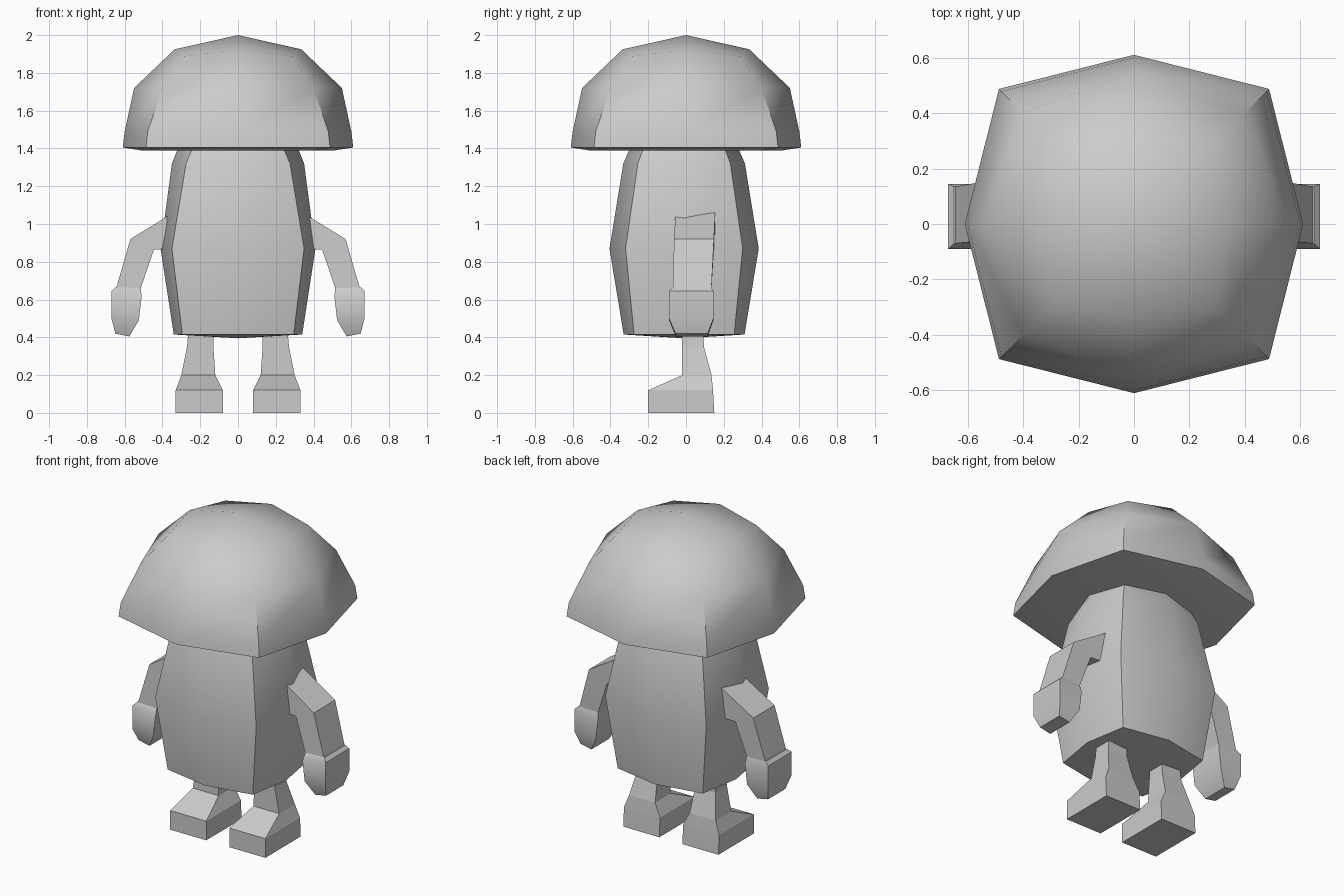
import bpy, math

cube = bpy.data.objects.get("Cube")
if cube:
    bpy.data.objects.remove(cube, do_unlink=True)

grey = bpy.data.materials.new("plain_grey")
grey.use_nodes = True
GREY = (0.6, 0.6, 0.6, 1)
grey.diffuse_color = GREY
grey.node_tree.nodes["Principled BSDF"].inputs["Base Color"].default_value = GREY


def loft(name, rings, bottom=None, top=None, smooth=None):
    """Skin equal rings; close each end with a fan to a point or a flat cap."""
    n = len(rings[0])
    verts = [p for ring in rings for p in ring]
    faces = []
    for r in range(len(rings) - 1):
        for i in range(n):
            a, b = r * n + i, r * n + (i + 1) % n
            faces.append((a, b, b + n, a + n))
    last = (len(rings) - 1) * n
    for start, point, flip in ((0, bottom, True), (last, top, False)):
        loop = list(range(start, start + n))
        if flip:
            loop.reverse()
        if point is None:
            faces.append(loop)
        else:
            verts.append(point)
            faces += [(loop[i], loop[(i + 1) % n], len(verts) - 1) for i in range(n)]
    mesh = bpy.data.meshes.new(name)
    mesh.from_pydata(verts, [], faces)
    mesh.materials.append(grey)
    obj = bpy.data.objects.new(name, mesh)
    bpy.context.collection.objects.link(obj)
    bpy.ops.object.select_all(action="DESELECT")
    obj.select_set(True)
    bpy.context.view_layer.objects.active = obj
    # consistent outward normals
    bpy.ops.object.mode_set(mode="EDIT")
    bpy.ops.mesh.select_all(action="SELECT")
    bpy.ops.mesh.normals_make_consistent(inside=False)
    bpy.ops.object.mode_set(mode="OBJECT")
    if smooth:
        bpy.ops.object.shade_smooth_by_angle(angle=math.radians(smooth))
    return obj


def bulged_square(mid_x, mid_y, cor_x, cor_y, mid_z, cor_z, shift=0):
    """Square ring whose sides bow outward at their middles."""
    pts = [(mid_x, 0, mid_z), (cor_x, cor_y, cor_z), (0, mid_y, mid_z),
           (-cor_x, cor_y, cor_z), (-mid_x, 0, mid_z), (-cor_x, -cor_y, cor_z),
           (0, -mid_y, mid_z), (cor_x, -cor_y, cor_z)]
    return [(x, y + shift, z) for x, y, z in pts]


# cap: middle radius, corner radius, middle height, corner height
cap = [(0.50, 0.40, 1.388, 1.388), (0.61, 0.487, 1.405, 1.405),
       (0.60, 0.478, 1.49, 1.49), (0.55, 0.40, 1.72, 1.72),
       (0.335, 0.287, 1.925, 1.888)]
loft("mushroom_cap", [bulged_square(m, m, c, c, zm, zc) for m, c, zm, zc in cap],
     top=(0, 0, 2), smooth=42)

# body: middle x, middle y, corner x, corner y, height
body = [(0.34, 0.32, 0.295, 0.265, 0.415), (0.41, 0.395, 0.35, 0.31, 0.87),
        (0.35, 0.322, 0.275, 0.245, 1.32), (0.32, 0.29, 0.243, 0.217, 1.395)]
loft("body", [bulged_square(a, b, c, d, z, z, -0.01) for a, b, c, d, z in body],
     bottom=(0, -0.01, 0.395), smooth=40)

# leg and foot: inner x, outer x, front y, back y, height
leg = [(0.08, 0.33, -0.2, 0.15, 0), (0.08, 0.33, -0.2, 0.143, 0.12),
       (0.12, 0.30, -0.02, 0.135, 0.2), (0.13, 0.27, -0.02, 0.095, 0.35),
       (0.13, 0.26, -0.02, 0.09, 0.46)]

# arm and hand: outer x, outer z, inner x, inner z, front y, back y
arm = [(0.31, 1.08, 0.31, 0.87, -0.055, 0.155), (0.57, 0.92, 0.445, 0.865, -0.063, 0.148),
       (0.645, 0.66, 0.515, 0.66, -0.07, 0.135)]
hand = [(0.65, 0.665, 0.515, 0.66, -0.07, 0.135), (0.67, 0.645, 0.51, 0.615, -0.09, 0.145),
        (0.67, 0.50, 0.525, 0.49, -0.09, 0.145), (0.65, 0.42, 0.575, 0.405, -0.055, 0.115)]


def limb_ring(s, xo, zo, xi, zi, y0, y1):
    return [(s * xo, y0, zo), (s * xo, y1, zo), (s * xi, y1, zi), (s * xi, y0, zi)]


for side, s in (("left", 1), ("right", -1)):
    loft(side + "_leg", [limb_ring(s, xo, z, xi, z, y0, y1) for xi, xo, y0, y1, z in leg])
    loft(side + "_arm", [limb_ring(s, *r) for r in arm], smooth=15)
    loft(side + "_hand", [limb_ring(s, *r) for r in hand], smooth=32)
